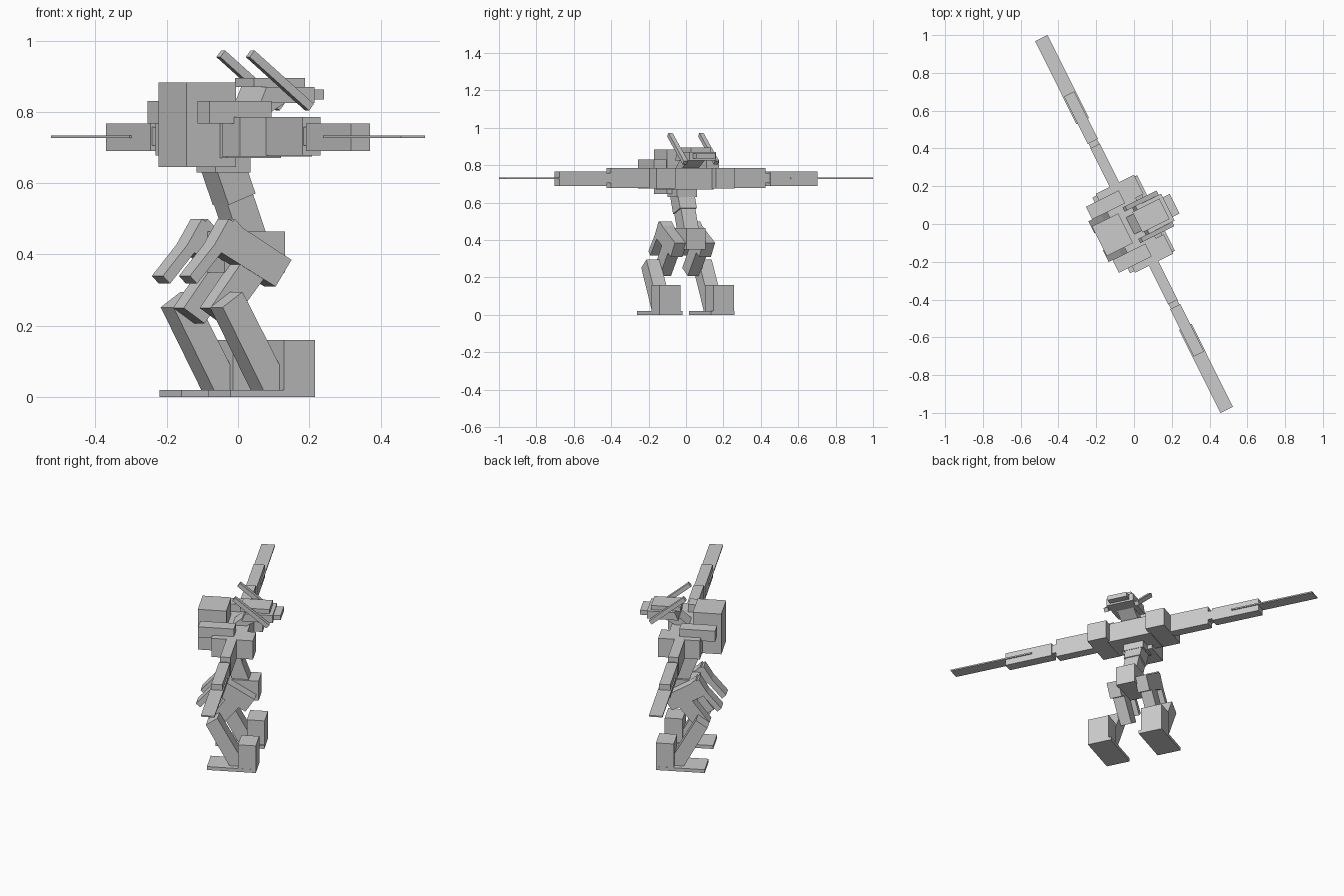
import bpy, bmesh, math
from mathutils import Matrix

if "Cube" in bpy.data.objects:
    bpy.data.objects.remove(bpy.data.objects["Cube"])

# One flat grey for the whole walker
grey = bpy.data.materials.new("plain_grey")
grey.diffuse_color = (0.6, 0.6, 0.6, 1.0)
grey.use_nodes = True
grey.node_tree.nodes["Principled BSDF"].inputs["Base Color"].default_value = grey.diffuse_color

TURN = Matrix.Rotation(math.radians(26.5), 4, 'Z')  # heading of the walker


def prism(name, profile, y0, y1):
    """Extrude an (x, z) side profile from y0 to y1."""
    bm = bmesh.new()
    near = [bm.verts.new((x, y0, z)) for x, z in profile]
    far = [bm.verts.new((x, y1, z)) for x, z in profile]
    n = len(profile)
    bm.faces.new(near)
    bm.faces.new(far[::-1])
    for i in range(n):
        j = (i + 1) % n
        bm.faces.new((near[j], near[i], far[i], far[j]))
    bmesh.ops.recalc_face_normals(bm, faces=bm.faces)
    bm.transform(TURN)
    mesh = bpy.data.meshes.new(name)
    bm.to_mesh(mesh)
    bm.free()
    mesh.materials.append(grey)
    obj = bpy.data.objects.new(name, mesh)
    bpy.context.collection.objects.link(obj)
    return obj


def rect(x0, x1, z0, z1):
    return [(x0, z0), (x1, z0), (x1, z1), (x0, z1)]


def slab(a, b, thick):
    """Slanted bar profile between two (x, z) centre points."""
    dx, dz = b[0] - a[0], b[1] - a[1]
    k = thick / 2 / math.hypot(dx, dz)
    ox, oz = -dz * k, dx * k
    return [(a[0] + ox, a[1] + oz), (b[0] + ox, b[1] + oz),
            (b[0] - ox, b[1] - oz), (a[0] - ox, a[1] - oz)]


def centre(name, profile, half):
    prism(name, profile, -half, half)


def pair(name, profile, y0, y1):
    prism("left_" + name, profile, y0, y1)
    prism("right_" + name, profile, -y1, -y0)


# Torso
centre("backpack", rect(-0.205, -0.05, 0.645, 0.883), 0.088)
centre("chest", rect(-0.10, 0.07, 0.67, 0.785), 0.13)
centre("waist", rect(-0.10, 0.01, 0.63, 0.70), 0.06)
centre("upper_spine", slab((-0.06, 0.68), (-0.012, 0.555), 0.09), 0.05)
centre("lower_spine", slab((-0.02, 0.57), (0.04, 0.41), 0.085), 0.043)
centre("pelvis", rect(-0.07, 0.12, 0.35, 0.465), 0.056)

# Head
centre("neck", [(-0.04, 0.77), (0.03, 0.77), (0.13, 0.83), (0.03, 0.83)], 0.05)
centre("head", [(0.03, 0.825), (0.20, 0.825), (0.20, 0.87), (0.05, 0.87)], 0.08)
centre("head_crest", rect(0.02, 0.18, 0.87, 0.895), 0.06)
centre("snout", rect(0.18, 0.24, 0.835, 0.862), 0.058)
pair("horn", slab((-0.008, 0.963), (0.178, 0.813), 0.024), 0.08, 0.105)

# Shoulders and arms
pair("shoulder_pod", rect(-0.11, 0.116, 0.675, 0.785), 0.12, 0.233)
pair("shoulder_plate", rect(-0.187, 0.007, 0.767, 0.83), 0.12, 0.195)
pair("upper_arm", rect(-0.028, 0.028, 0.677, 0.786), 0.20, 0.462)
pair("elbow", rect(-0.025, 0.025, 0.705, 0.757), 0.455, 0.495)
pair("forearm", rect(-0.03, 0.03, 0.69, 0.767), 0.489, 0.770)
pair("blade", rect(-0.037, 0.037, 0.726, 0.734), 0.608, 1.10)

# Legs
pair("hip", [(-0.088, 0.50), (0.108, 0.385), (0.058, 0.31), (-0.138, 0.42)],
     0.05, 0.12)
pair("thigh_guard", [(-0.07, 0.50), (-0.21, 0.34), (-0.188, 0.318), (-0.048, 0.478)],
     0.05, 0.12)
pair("thigh", [(-0.145, 0.25), (-0.08, 0.207), (0.07, 0.39), (0.0, 0.44)],
     0.05, 0.118)
pair("shin", [(-0.145, 0.252), (-0.083, 0.295), (0.056, 0.05), (0.05, 0.015),
              (-0.015, 0.015)], 0.115, 0.195)
pair("foot_plate", rect(-0.135, 0.13, 0.0, 0.02), 0.085, 0.224)
pair("foot_block", rect(0.033, 0.13, 0.0, 0.16), 0.098, 0.223)
